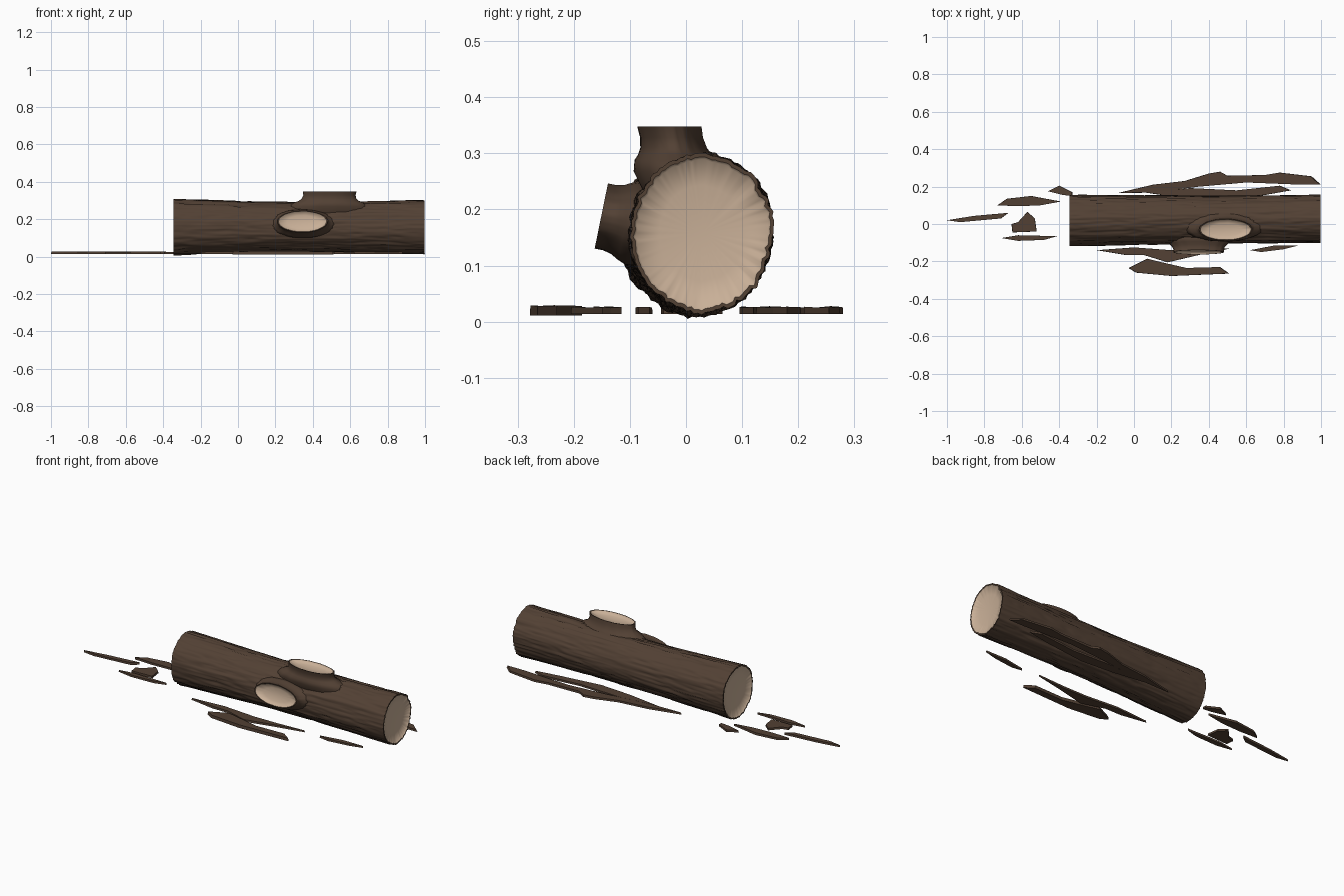
import bpy, bmesh, math
from mathutils import Vector, noise

cube = bpy.data.objects.get("Cube")
if cube:
    bpy.data.objects.remove(cube)


def make_material(name, rgb):
    m = bpy.data.materials.new(name)
    m.use_nodes = True
    m.diffuse_color = (*rgb, 1)
    bsdf = m.node_tree.nodes["Principled BSDF"]
    bsdf.inputs["Base Color"].default_value = (*rgb, 1)
    bsdf.inputs["Roughness"].default_value = 0.9
    return m


BARK = make_material("bark_brown", (0.085, 0.052, 0.034))
WOOD = make_material("cut_wood", (0.58, 0.43, 0.31))


def finish(bm, name, smooth=True):
    bmesh.ops.recalc_face_normals(bm, faces=bm.faces)
    for f in bm.faces:
        f.smooth = smooth
    mesh = bpy.data.meshes.new(name)
    bm.to_mesh(mesh)
    bm.free()
    mesh.materials.append(BARK)
    mesh.materials.append(WOOD)
    obj = bpy.data.objects.new(name, mesh)
    bpy.context.collection.objects.link(obj)
    return obj


def bridge(bm, a, b, mat=0):
    n = len(a)
    for i in range(n):
        j = (i + 1) % n
        bm.faces.new((a[i], a[j], b[j], b[i])).material_index = mat


def dished_cut(bm, rim, centre, inward):
    """Bark lip, then a shallow pale dish inside the given rim."""
    prev = rim
    for scale, depth, mat in ((0.95, 0, 0), (0.92, 0.006, 1), (0.6, 0.014, 1)):
        ring = [bm.verts.new(centre + (v.co - centre) * scale + inward * depth) for v in rim]
        bridge(bm, prev, ring, mat)
        if mat == 0:
            for i in range(len(ring)):
                for pair in ((ring[i], ring[i - 1]), (rim[i], rim[i - 1])):
                    bm.edges.get(pair).smooth = False
        prev = ring
    mid = bm.verts.new(centre + inward * 0.018)
    for i in range(len(prev)):
        bm.faces.new((prev[i - 1], prev[i], mid)).material_index = 1


# Trunk: slightly waisted tube with long bark ridges
SIDES, STEPS = 120, 90
X0, X1 = -0.345, 0.998


def trunk_centre(t):
    return Vector((X0 + (X1 - X0) * t, 0.018 + 0.01 * t, 0.158))


def trunk_point(t, a):
    c = trunk_centre(t)
    waist = 0.013 * math.sin(math.pi * t)
    ry, rz = 0.139 - 0.011 * t - 0.3 * waist, 0.15 - 0.008 * t - waist
    y, z = math.cos(a), math.sin(a)
    coarse = noise.noise(Vector((c.x * 1.6, y * 4, z * 4)))
    fine = noise.noise(Vector((c.x * 3.5 + 9, y * 12, z * 12)))
    crack = max(0, 1 - 5 * abs(fine))
    r = 1 + 0.035 * coarse + 0.025 * fine - 0.035 * crack
    return Vector((c.x, c.y + ry * r * y, max(0.004, c.z + rz * r * z)))


bm = bmesh.new()
rings = []
for s in range(STEPS + 1):
    t = s / STEPS
    rings.append([bm.verts.new(trunk_point(t, math.tau * i / SIDES)) for i in range(SIDES)])
for a, b in zip(rings, rings[1:]):
    bridge(bm, a, b)
dished_cut(bm, rings[0], trunk_centre(0), Vector((1, 0, 0)))
dished_cut(bm, rings[-1], trunk_centre(1), Vector((-1, 0, 0)))
finish(bm, "trunk")


# Sawn branch stubs with a flared foot sunk in the trunk
def stub(name, tip, normal, half_u, half_v, drift, flare):
    bm = bmesh.new()
    n = Vector(normal).normalized()
    u = Vector((1, 0, 0))
    v = n.cross(u)
    rings = []
    for depth, su, sv in flare:
        c = Vector(tip) - n * depth + Vector(drift) * depth
        ring = []
        for i in range(64):
            a = math.tau * i / 64
            w = 1 + 0.03 * noise.noise(Vector((math.cos(a) * 5, math.sin(a) * 5, depth * 8)))
            ring.append(bm.verts.new(c + u * half_u * su * w * math.cos(a)
                                     + v * half_v * sv * w * math.sin(a)))
        rings.append(ring)
    for a, b in zip(rings, rings[1:]):
        bridge(bm, a, b)
    dished_cut(bm, rings[0], Vector(tip), -n)
    finish(bm, name)


stub("top_stub", (0.49, -0.03, 0.348), (0, 0, 1), 0.142, 0.057, (-0.1, 0.2, 0),
     ((0, 1, 1), (0.02, 0.98, 0.98), (0.038, 1.02, 1.04), (0.05, 1.12, 1.15),
      (0.06, 1.3, 1.3), (0.08, 1.5, 1.4), (0.12, 1.5, 1.2)))
stub("front_stub", (0.345, -0.151, 0.188), (0, -0.98, 0.2), 0.135, 0.059, (0, 0, 0),
     ((0, 1, 1), (0.015, 0.99, 1), (0.03, 1.04, 1.06), (0.045, 1.15, 1.2),
      (0.06, 1.3, 1.3), (0.1, 1.4, 1.2)))


# Loose bark flakes lying flat on the ground
def flake(name, outline, low=0.014, high=0.026):
    bm = bmesh.new()
    pts = [Vector((x, y, 0)) for x, y in outline]
    mid = sum(pts, Vector()) / len(pts)
    edge = [bm.verts.new(p + Vector((0, 0, low))) for p in pts]
    face = bm.faces.new(edge)
    top = bmesh.ops.extrude_face_region(bm, geom=[face])["geom"]
    for v in top:
        if isinstance(v, bmesh.types.BMVert):
            v.co = mid + (v.co - mid) * 0.985
            v.co.z = high + 0.003 * noise.noise(v.co * 9)
    finish(bm, name, smooth=False)


flake("far_flake", ((-1, .02), (-.86, .043), (-.67, .06), (-.71, .03), (-.84, .018), (-.93, .01)))
flake("upper_flake", ((-.73, .1), (-.68, .135), (-.55, .15), (-.39, .12), (-.5, .1), (-.62, .095)))
flake("chunk_flake", ((-.65, -.045), (-.655, 0), (-.62, .01), (-.57, .065), (-.53, .03), (-.52, -.04)))
flake("lower_flake", ((-.71, -.075), (-.62, -.06), (-.41, -.065), (-.48, -.085), (-.62, -.09)))
flake("corner_flake", ((-.46, .175), (-.4, .205), (-.33, .17), (-.33, .15), (-.38, .155)))
flake("back_long_flake", ((-.09, .165), (.1, .21), (.27, .23), (.4, .27), (.46, .28), (.5, .258),
                          (.7, .262), (.78, .275), (.95, .255), (1, .21), (.9, .21), (.6, .222),
                          (.35, .2), (.1, .168)))
flake("back_inner_flake", ((.06, .168), (.3, .192), (.55, .18), (.78, .205), (.84, .18), (.7, .155),
                           (.45, .125), (.25, .14)))
flake("front_long_flake", ((-.2, -.14), (0, -.125), (.2, -.14), (.35, -.14), (.52, -.13),
                           (.35, -.165), (.18, -.205), (.05, -.165), (-.05, -.165)))
flake("front_wide_flake", ((-.03, -.235), (.07, -.185), (.15, -.205), (.28, -.235), (.46, -.23),
                           (.51, -.265), (.2, -.278), (.01, -.26)), 0.011, 0.028)
flake("front_small_flake", ((.62, -.14), (.75, -.115), (.88, -.115), (.8, -.135), (.68, -.15)))
